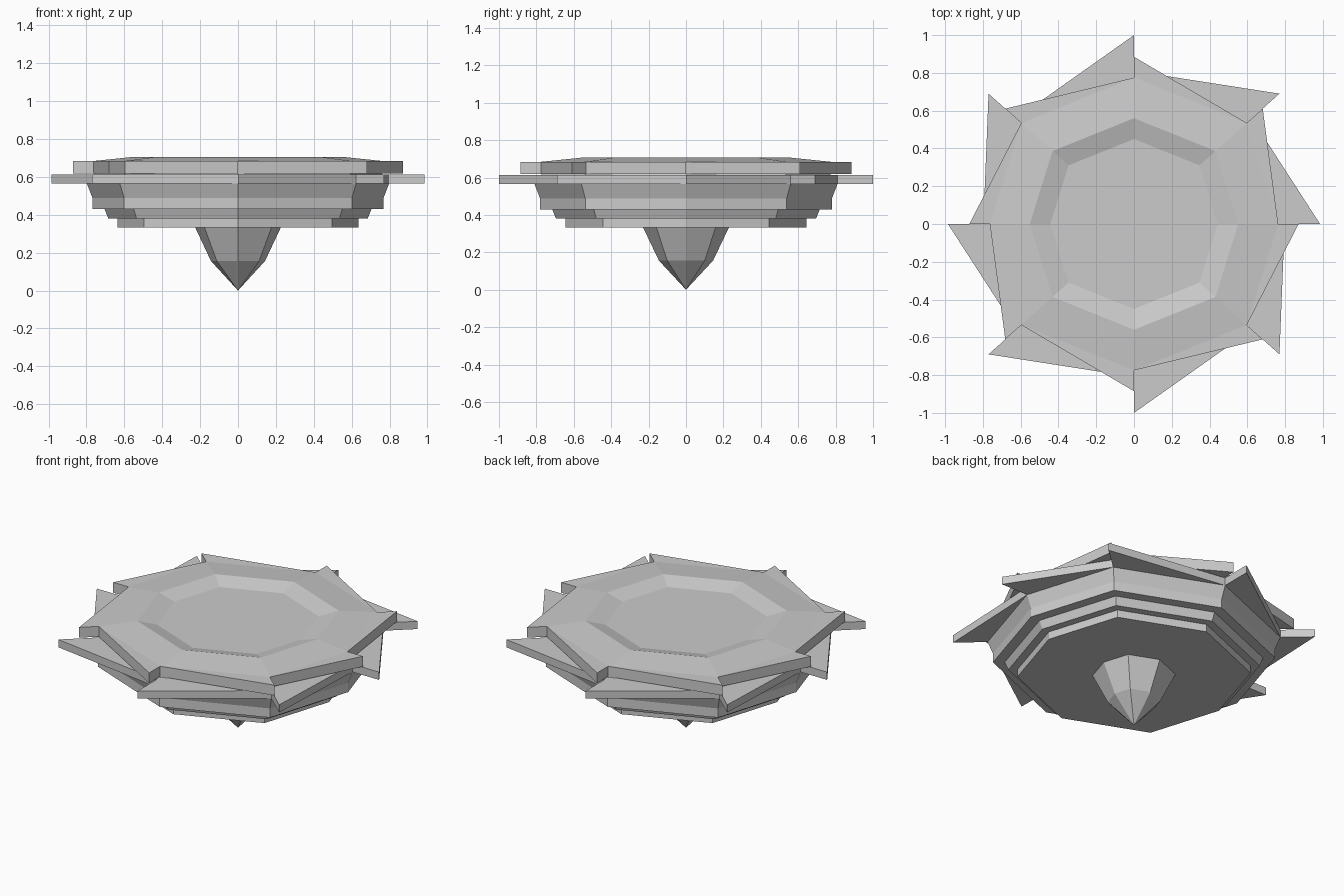
import bpy

if "Cube" in bpy.data.objects:
    bpy.data.objects.remove(bpy.data.objects["Cube"])

# Eight-sided base outline shared by every part (scaled per part)
OCT = [(0.985, 0), (0.77, 0.69), (0, 1), (-0.77, 0.69),
       (-0.985, 0), (-0.77, -0.69), (0, -1), (0.77, -0.69)]


def make(name, verts, faces):
    mesh = bpy.data.meshes.new(name)
    mesh.from_pydata(verts, [], faces)
    mesh.update()
    obj = bpy.data.objects.new(name, mesh)
    bpy.context.collection.objects.link(obj)
    return obj


def ring(r, z):
    return [(x * r, y * r, z) for x, y in OCT]


def bridge(a, b, n):
    return [(a + i, a + (i + 1) % n, b + (i + 1) % n, b + i) for i in range(n)]


def lathe(name, profile):
    """Octagonal solid from (radius, z) pairs listed bottom to top."""
    verts = [v for r, z in profile for v in ring(r, z)]
    faces = [tuple(range(7, -1, -1))]
    for k in range(len(profile) - 1):
        faces += bridge(k * 8, k * 8 + 8, 8)
    last = len(verts) - 8
    faces.append(tuple(range(last, last + 8)))
    return make(name, verts, faces)


def saw(tip, root, z, ccw):
    """Toothed outline, counter-clockwise: tip and root on each corner."""
    pts = []
    for a, b in zip(ring(tip, z), ring(root, z)):
        pts += [b, a] if ccw else [a, b]
    return pts


# Stepped body
lathe("stepped_body", [(0.645, 0.332), (0.645, 0.38), (0.695, 0.38), (0.715, 0.43),
                       (0.78, 0.43), (0.78, 0.488), (0.81, 0.565), (0.77, 0.62)])

# Pointed tip underneath
spike = ring(0.23, 0.334) + ring(0.145, 0.156) + [(0, 0, 0)]
make("tip_spike", spike,
     [tuple(range(8))] + bridge(8, 0, 8) + [(8 + (i + 1) % 8, 8 + i, 16) for i in range(8)])

# Lower toothed ring
make("lower_blade", saw(1.0, 0.81, 0.565, True) + saw(1.0, 0.81, 0.614, True),
     [tuple(range(15, -1, -1)), tuple(range(16, 32))] + bridge(0, 16, 16))

# Upper toothed plate: teeth point the other way, raised rim, shallow recess on top
verts = saw(0.885, 0.775, 0.619, False) + saw(0.885, 0.775, 0.684, False)
faces = [tuple(range(15, -1, -1))] + bridge(0, 16, 16)
verts += ring(0.56, 0.706) + ring(0.45, 0.676)
for i in range(8):
    j = (i + 1) % 8
    tip_i, root_i = 16 + 2 * i, 17 + 2 * i
    tip_j, root_j = 16 + 2 * j, 17 + 2 * j
    prev_root = 16 + (2 * i - 1) % 16
    faces.append((prev_root, tip_i, root_i))
    faces.append((root_i, root_j, 32 + j, 32 + i))
faces += bridge(32, 40, 8) + [tuple(range(40, 48))]
make("upper_plate", verts, faces)
